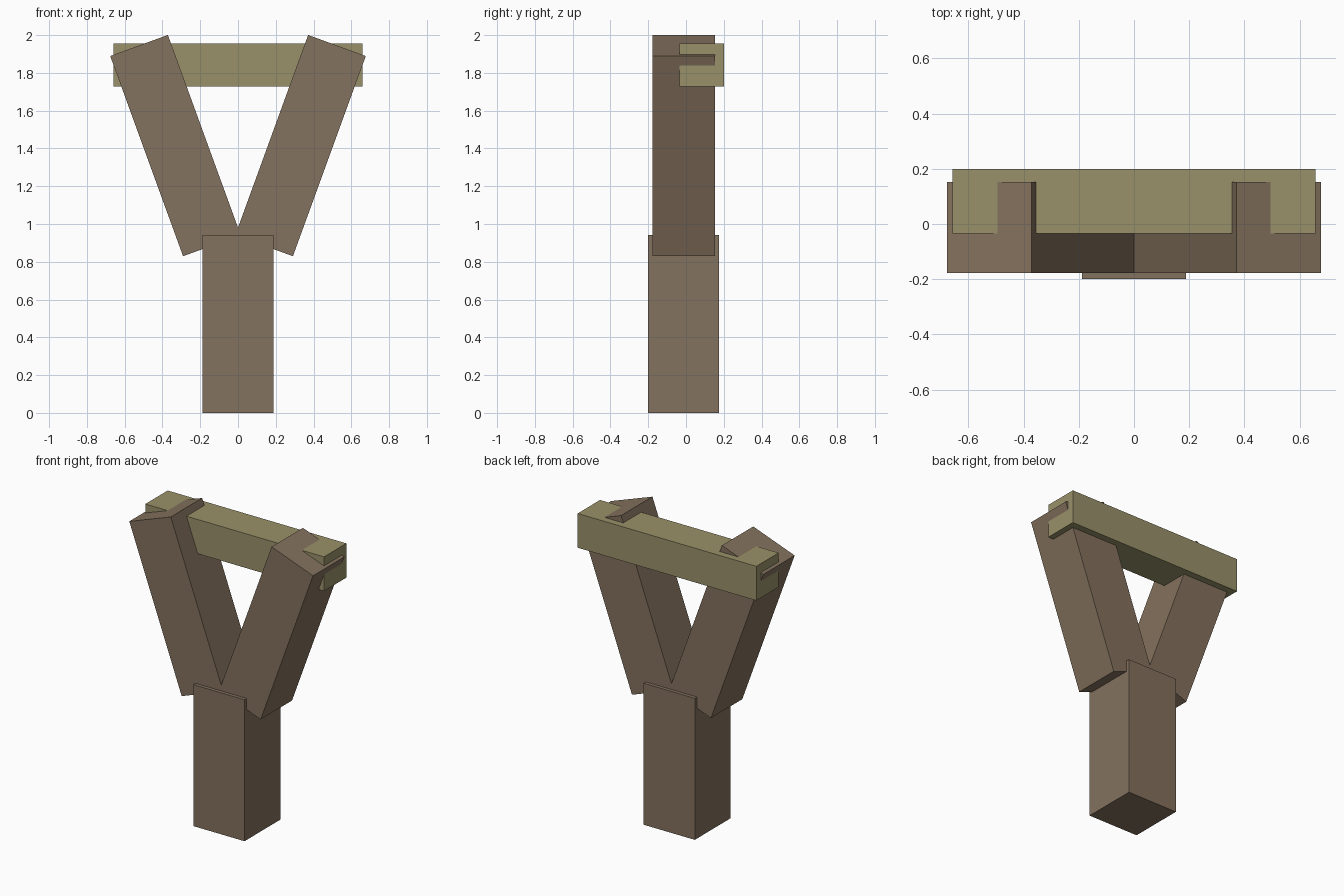
import bpy
from math import radians
from mathutils import Matrix

cube = bpy.data.objects.get("Cube")
if cube:
    bpy.data.objects.remove(cube, do_unlink=True)


def make_material(name, rgb):
    mat = bpy.data.materials.new(name)
    mat.use_nodes = True
    colour = (*rgb, 1.0)
    mat.diffuse_color = colour
    mat.node_tree.nodes["Principled BSDF"].inputs["Base Color"].default_value = colour
    return mat


def make_box(name, size, centre, mat, tilt=0.0):
    """Box of the given size, tilted about the y axis."""
    bpy.ops.mesh.primitive_cube_add(size=1)
    obj = bpy.context.object
    obj.name = obj.data.name = name
    obj.data.transform(Matrix.Rotation(radians(tilt), 4, "Y") @ Matrix.Diagonal((*size, 1)))
    obj.location = centre
    obj.data.materials.append(mat)
    return obj


wood = make_material("brown wood", (0.23, 0.168, 0.112))
rubber = make_material("olive band", (0.32, 0.286, 0.143))

# Upright grip
make_box("handle", (0.376, 0.376, 0.942), (0, -0.012, 0.471), wood)

# Two prongs spreading from the grip
for side, name in ((1, "left_prong"), (-1, "right_prong")):
    make_box(name, (0.325, 0.33, 1.128), (side * 0.331, -0.012, 1.415), wood, side * 20)

# Band spanning the back of the prongs
make_box("band", (1.316, 0.235, 0.228), (0, 0.0825, 1.842), rubber)
